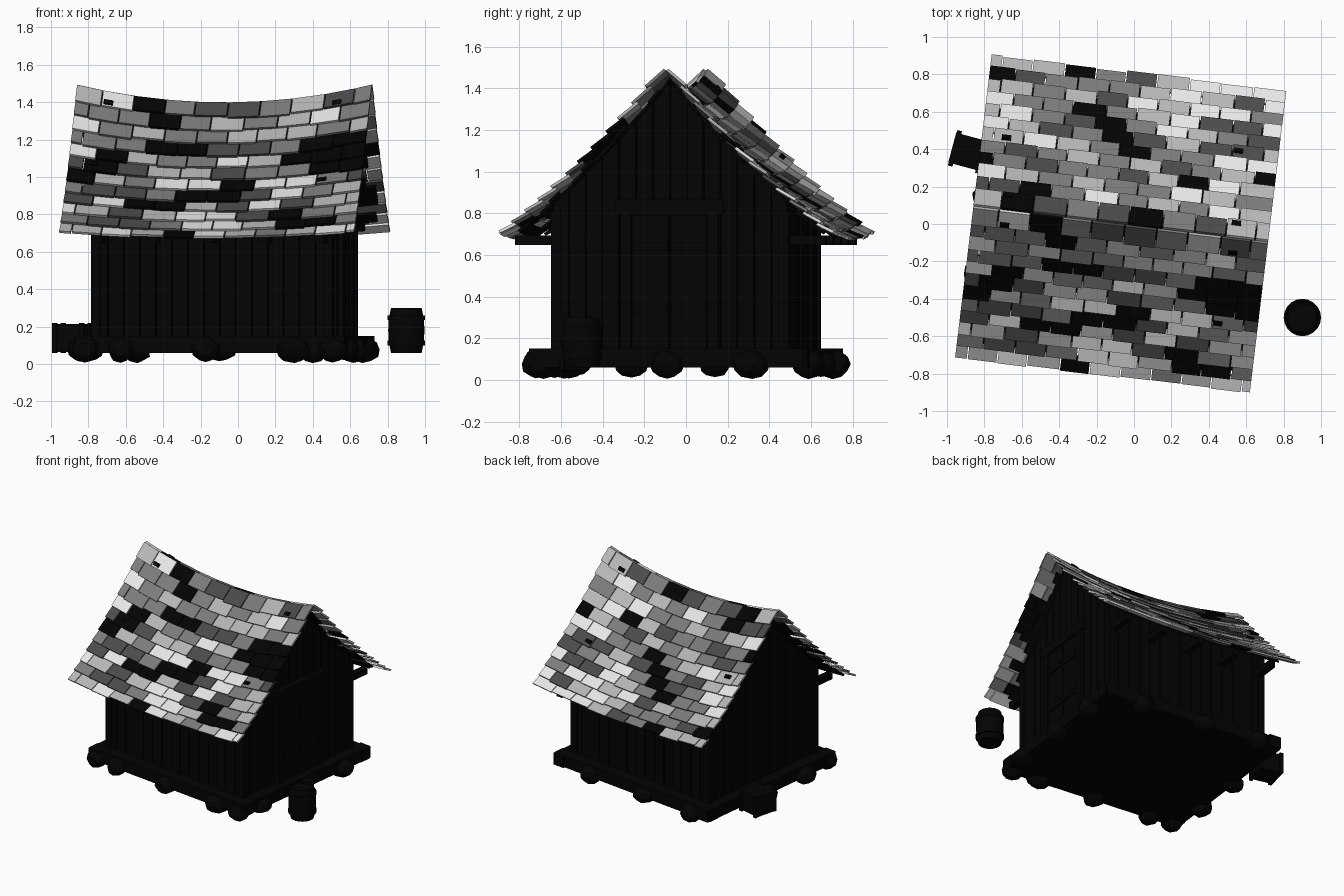
import bpy, bmesh, math, random
from mathutils import Matrix, Vector

random.seed(7)
if "Cube" in bpy.data.objects:
    bpy.data.objects.remove(bpy.data.objects["Cube"], do_unlink=True)


def material(name, v):
    m = bpy.data.materials.new(name)
    m.use_nodes = True
    m.diffuse_color = (v, v, v, 1)
    m.node_tree.nodes["Principled BSDF"].inputs["Base Color"].default_value = (v, v, v, 1)
    return m


black = material("charred black", 0.001)
shades = [black, material("dark slate", 0.07), material("mid slate", 0.2),
          material("light slate", 0.47), material("pale slate", 0.8)]

# The whole shed is turned slightly about the vertical
TURN = Matrix.Translation((-0.0725, 0, 0)) @ Matrix.Rotation(math.radians(-6.9), 4, "Z")


def finish(bm, name, mats=(black,), place=TURN):
    bmesh.ops.recalc_face_normals(bm, faces=bm.faces)
    bm.transform(place)
    mesh = bpy.data.meshes.new(name)
    bm.to_mesh(mesh)
    bm.free()
    for m in mats:
        mesh.materials.append(m)
    bpy.context.collection.objects.link(bpy.data.objects.new(name, mesh))


def block(bm, low, high, mat=0):
    """Six-sided block between two quads given in matching order."""
    a = [bm.verts.new(p) for p in low]
    b = [bm.verts.new(p) for p in high]
    faces = [a[::-1], b] + [[a[i], a[(i + 1) % 4], b[(i + 1) % 4], b[i]] for i in range(4)]
    for f in faces:
        bm.faces.new(f).material_index = mat


def box(bm, center, size):
    x, y, z = center
    a, b, c = (s / 2 for s in size)
    quad = [(x - a, y - b), (x + a, y - b), (x + a, y + b), (x - a, y + b)]
    block(bm, [(*q, z - c) for q in quad], [(*q, z + c) for q in quad])


# Sagging, flared roof surface
HALF_L, HALF_W = 0.795, 0.79


def roof_z(x, d):
    s = d / HALF_W
    sag = (0.095 * (1 - s) + 0.035 * s) * (1 - (x / HALF_L) ** 2)
    return 1.485 - 1.24 * d + 0.3 * d * d - sag


def roof_point(side, x, s, lift):
    d = s * HALF_W
    slope = 1.24 - 0.6 * d
    n = Vector((0, slope, 1)).normalized() * lift
    return (x, side * max(d + n.y, 0), roof_z(x, d) + n.z)


def roof_piece(bm, side, x0, x1, s0, s1, lift0, lift1, thick, mat=0):
    corners = [(x0, s0, lift0), (x1, s0, lift0), (x1, s1, lift1), (x0, s1, lift1)]
    block(bm, [roof_point(side, x, s, l) for x, s, l in corners],
          [roof_point(side, x, s, l + thick) for x, s, l in corners], mat)


# Slate shades per course, ridge to eave, black / dark / mid / light / pale
FRONT = ("lpkmddmldm mmmkmlmlpm pmlmmlllml mlmkkddmkk pklmmplkkk dkdlldmmkk "
         "klmppkppmd mddmkkdpml dpkkldpdml pldlppdkml mddmpplkkm lplmkplmlp").split()
BACK = ("lkdmdkmddl dmkmpmlmpl plmlmmpplm kmdmmdlkpl mdmlmldmlk lpmlmkmmpp "
        "pldmkdlddl lpmdkmplmd pmmkmlpddp lmmldplppm kdmmmlpldp llmkmdlppp").split()

# Staggered roof slates
TILE = 0.17
for side, name, courses in ((-1, "front_slates", FRONT), (1, "back_slates", BACK)):
    bm = bmesh.new()
    rows = len(courses)
    for r, course in enumerate(courses):
        x = -HALF_L - TILE * (0.5 if r % 2 else 0.08) - random.uniform(0, 0.02)
        while x < HALF_L - 0.04:
            end = x + TILE * random.uniform(0.93, 1.07)
            if HALF_L - end < 0.04:
                end = HALF_L + 0.003
            x0, x1 = max(x, -HALF_L) + 0.003, end - 0.003
            drop = random.uniform(-0.006, 0.006)
            spot = ((x0 + x1) / 2 + HALF_L) / (2 * HALF_L)
            shade = "kdmlp".index(course[int(spot * len(course))])
            roof_piece(bm, side, x0, x1, r / rows, min((r + 1.15) / rows + drop, 1.005 + drop),
                       0, 0.016 + random.uniform(0, 0.006), 0.014, shade)
            x = end
    finish(bm, name, shades)

# Boards under the slates, with ragged ends and eaves
bm = bmesh.new()
for side in (-1, 1):
    for j in range(14):
        left, right = -random.uniform(0.64, 0.76), random.uniform(0.64, 0.76)
        for i in range(8):
            if j < 11 or random.random() < 0.5:
                x0, x1 = (left + (right - left) * k / 8 for k in (i, i + 1))
                roof_piece(bm, side, x0, x1, j / 15, (j + 1) / 15, -0.016, -0.016, 0.014)
finish(bm, "roof_boards")

# Rafter tips showing through the slates near the gables
bm = bmesh.new()
for side in (-1, 1):
    for x, s in ((-0.615, 0.06), (0.615, 0.06), (0.58, 0.55), (-0.66, 0.45)):
        roof_piece(bm, side, x - 0.025, x + 0.025, s, s + 0.025, 0.02, 0.02, 0.016)
finish(bm, "rafter_tips")

# Plank walls: gables follow the roof, long sides stop under the eaves
WX, WY = 0.645, 0.57
for end, name in ((1, "door_gable_wall"), (-1, "rear_gable_wall")):
    bm = bmesh.new()
    n = 14
    for i in range(n):
        y0, y1 = -WY + 2 * WY * i / n, -WY + 2 * WY * (i + 1) / n
        out = end * (WX - random.uniform(0, 0.015))
        inner = end * (WX - 0.04)
        quad = [(inner, y0), (out, y0 + 0.003), (out, y1 - 0.003), (inner, y1)]
        block(bm, [(*q, 0.1) for q in quad],
              [(*q, roof_z(WX, abs(q[1])) - 0.02) for q in quad])
    finish(bm, name)
for side, name in ((-1, "front_wall"), (1, "back_wall")):
    bm = bmesh.new()
    n = 15
    for i in range(n):
        x0, x1 = -WX + 2 * WX * i / n, -WX + 2 * WX * (i + 1) / n
        out = side * (WY - random.uniform(0, 0.015))
        inner = side * (WY - 0.04)
        quad = [(x0, inner), (x0 + 0.003, out), (x1 - 0.003, out), (x1, inner)]
        block(bm, [(*q, 0.1) for q in quad],
              [(*q, roof_z(q[0], WY) - 0.02) for q in quad])
    finish(bm, name)

# Corner posts
bm = bmesh.new()
for sx in (-1, 1):
    for sy in (-1, 1):
        box(bm, (sx * (WX - 0.02), sy * (WY - 0.02), 0.45), (0.05, 0.05, 0.72))
finish(bm, "corner_posts")

# Double door with frame and cross straps
bm = bmesh.new()
for s in (-1, 1):
    box(bm, (WX, s * 0.092, 0.47), (0.03, 0.176, 0.64))
    box(bm, (WX + 0.003, s * 0.21, 0.48), (0.045, 0.05, 0.66))
    for z in (0.34, 0.64):
        box(bm, (WX + 0.018, s * 0.092, z), (0.02, 0.165, 0.04))
box(bm, (WX + 0.003, 0, 0.83), (0.05, 0.52, 0.07))
finish(bm, "double_door")

# Base sill and floor
bm = bmesh.new()
box(bm, (0, 0, 0.09), (1.40, 1.26, 0.06))
for s in (-1, 1):
    box(bm, (0, s * 0.61, 0.105), (1.46, 0.09, 0.09))
    box(bm, (s * 0.68, 0, 0.105), (0.09, 1.34, 0.09))
finish(bm, "base_sill")

# Tie beams poking out under the eaves
bm = bmesh.new()
for x in (-0.6, -0.3, 0, 0.3, 0.6):
    box(bm, (x, 0, 0.67), (0.05, 1.5, 0.045))
finish(bm, "tie_beams")

# Flattened foundation stones around the sill
spots = [(x, -0.64) for x in (-0.67, -0.48, -0.02, 0.45, 0.66)]
spots += [(x, 0.64) for x in (-0.55, -0.1, 0.4)]
spots += [(0.7, y) for y in (-0.45, -0.01, 0.4)]
spots += [(-0.73, y) for y in (-0.35, 0.05)]
bm = bmesh.new()
for x, y in spots:
    rx, ry = random.uniform(0.07, 0.09), random.uniform(0.07, 0.09)
    m = Matrix.Translation((x, y, 0.077)) @ Matrix.Diagonal((rx, ry, random.uniform(0.055, 0.075), 1))
    made = bmesh.ops.create_icosphere(bm, subdivisions=2, radius=1, matrix=m)
    for v in made["verts"]:
        v.co.x += random.uniform(-0.008, 0.008)
        v.co.y += random.uniform(-0.008, 0.008)
finish(bm, "foundation_stones")

# Barrel with hoops, lathed from a profile
profile = [(0, 0.06), (0.082, 0.06), (0.09, 0.10), (0.1, 0.10), (0.1, 0.125), (0.094, 0.125),
           (0.097, 0.18), (0.094, 0.235), (0.1, 0.235), (0.1, 0.26), (0.09, 0.26),
           (0.082, 0.30), (0.072, 0.30), (0.072, 0.285), (0, 0.285)]
bm = bmesh.new()
verts = [bm.verts.new((r, 0, z)) for r, z in profile]
edges = [bm.edges.new(pair) for pair in zip(verts, verts[1:])]
bmesh.ops.spin(bm, geom=verts + edges, cent=(0, 0, 0), axis=(0, 0, 1),
               angle=math.tau, steps=20, use_duplicate=False)
bmesh.ops.remove_doubles(bm, verts=bm.verts, dist=0.0005)
finish(bm, "barrel", place=Matrix.Translation((0.9, -0.5, 0)))

# Small crate with corner battens beside the rear gable
bm = bmesh.new()
box(bm, (0, 0, 0.14), (0.18, 0.165, 0.15))
for s in (-1, 1):
    for t in (-1, 1):
        box(bm, (s * 0.075, t * 0.088, 0.14), (0.025, 0.02, 0.16))
finish(bm, "crate", place=Matrix.Translation((-0.885, 0.385, 0)) @ Matrix.Rotation(math.radians(-15), 4, "Z"))
